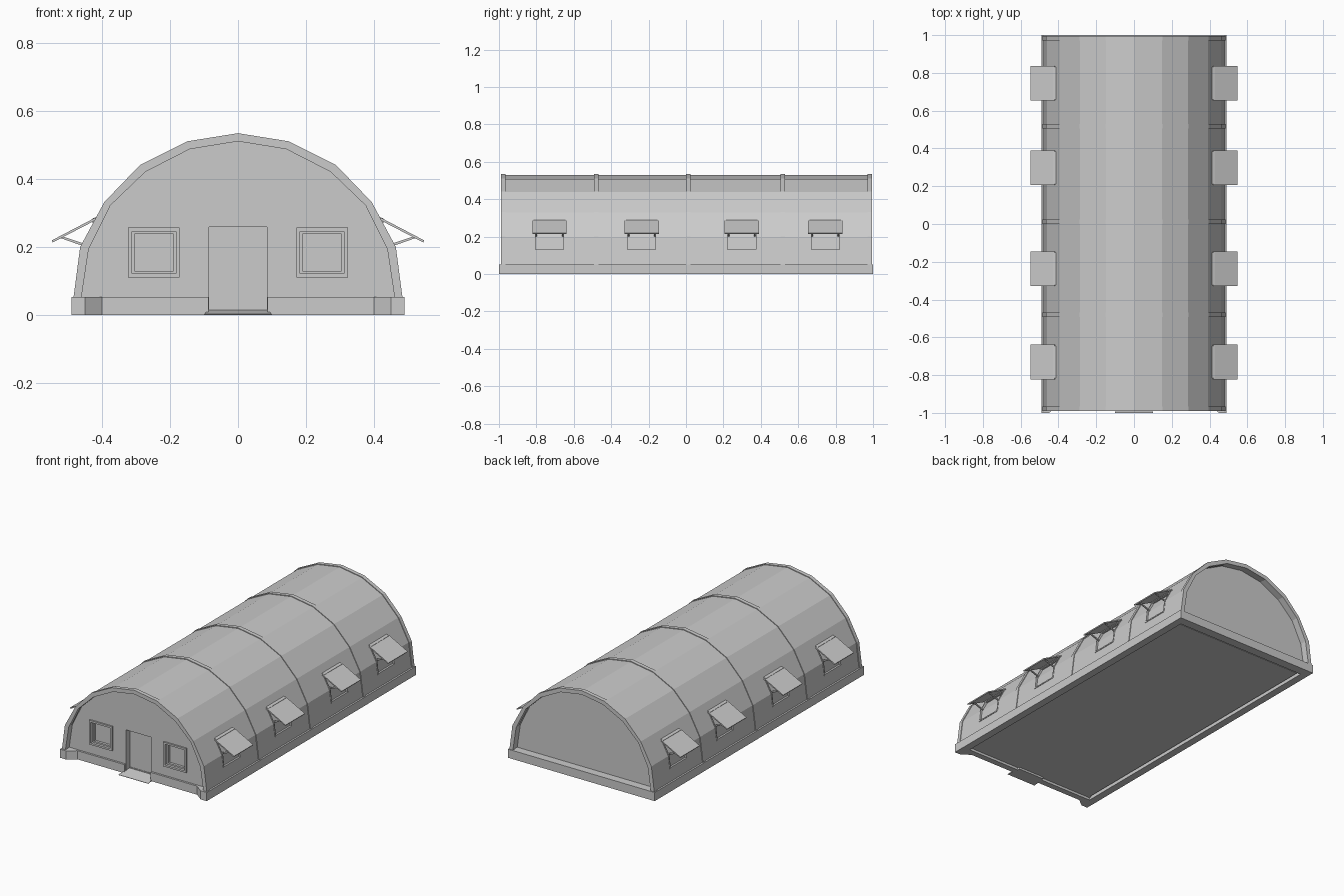
import bpy, bmesh
from mathutils import Vector

if "Cube" in bpy.data.objects:
    bpy.data.objects.remove(bpy.data.objects["Cube"])

# Half arch profiles (x, z), from the foot to the ridge
OUTER = [(0.486, 0.04), (0.465, 0.2), (0.394, 0.332), (0.288, 0.442), (0.15, 0.511), (0, 0.535)]
INNER = [(0.463, 0.04), (0.44, 0.193), (0.376, 0.322), (0.273, 0.421), (0.142, 0.488), (0, 0.511)]


def prism(name, poly, a, b, axis='y'):
    """Extrude a 2D outline from a to b along an axis."""
    def place(p, t):
        return (p[0], t, p[1]) if axis == 'y' else (p[0], p[1], t)
    bm = bmesh.new()
    face = bm.faces.new([bm.verts.new(place(p, a)) for p in poly])
    out = bmesh.ops.extrude_face_region(bm, geom=[face])
    shift = Vector(place((0, 0), b - a))
    bmesh.ops.translate(bm, vec=shift, verts=[g for g in out['geom'] if isinstance(g, bmesh.types.BMVert)])
    bmesh.ops.recalc_face_normals(bm, faces=bm.faces)
    mesh = bpy.data.meshes.new(name)
    bm.to_mesh(mesh)
    bm.free()
    ob = bpy.data.objects.new(name, mesh)
    bpy.context.collection.objects.link(ob)
    return ob


def box(name, x0, x1, y0, y1, z0, z1):
    return prism(name, [(x0, z0), (x1, z0), (x1, z1), (x0, z1)], y0, y1)


def cut(ob, cutters):
    for c in cutters:
        m = ob.modifiers.new("cut", 'BOOLEAN')
        m.operation, m.solver, m.object = 'DIFFERENCE', 'EXACT', c
        bpy.context.view_layer.objects.active = ob
        bpy.ops.object.modifier_apply(modifier=m.name)
        bpy.data.objects.remove(c)


def full(half):
    return half + [(-x, z) for x, z in half[-2::-1]]


def scaled(half, s):
    return [(x * s, z * s if z > 0.05 else z) for x, z in half]


def frame(name, x0, x1, z0, z1, w, y0, y1):
    box(name + "_left", x0, x0 + w, y0, y1, z0, z1)
    box(name + "_right", x1 - w, x1, y0, y1, z0, z1)
    box(name + "_bottom", x0 + w, x1 - w, y0, y1, z0, z0 + w)
    box(name + "_top", x0 + w, x1 - w, y0, y1, z1 - w, z1)


# Vaulted roof skin with side window openings
skin_out, skin_in = full(scaled(OUTER, 0.992)), full(scaled(INNER, 1.006))
skin = prism("roof_skin", skin_out + skin_in[::-1], -0.985, 0.99)
bays = [-0.73, -0.237, 0.298, 0.745]
cut(skin, [box("opening_cutter", -0.6, 0.6, y - 0.075, y + 0.075, 0.13, 0.265) for y in bays])

# Arched ribs
for y in (-0.978, -0.48, 0.012, 0.517, 0.983):
    prism("arch_rib", full(OUTER) + full(INNER)[::-1], y - 0.012, y + 0.012)

# End walls set back inside the arch
wall = full(scaled(INNER, 1.01))
wall = [(wall[0][0], 0.015)] + wall + [(wall[-1][0], 0.015)]
prism("back_wall", wall, 0.93, 0.95)
front = prism("front_wall", wall, -0.95, -0.91)
holes = [box("door_cutter", -0.085, 0.085, -1, -0.85, -0.05, 0.258)]
for s in (-1, 1):
    c = s * 0.248
    holes.append(box("window_cutter", c - 0.065, c + 0.065, -1, -0.85, 0.118, 0.248))
cut(front, holes)

# Front windows and door
for s in (-1, 1):
    c = s * 0.248
    frame("front_window_frame", c - 0.076, c + 0.076, 0.11, 0.257, 0.011, -0.96, -0.945)
    frame("front_window_sash", c - 0.065, c + 0.065, 0.118, 0.248, 0.009, -0.94, -0.92)
    box("front_window_pane", c - 0.065, c + 0.065, -0.925, -0.915, 0.118, 0.248)
box("door", -0.09, 0.09, -0.912, -0.9, 0.015, 0.262)

# Base curb, open at the door, with thicker front corners
half = [(0.087, -0.962), (0.4, -0.962), (0.45, -1), (0.491, -1), (0.491, 1)]
inside = [(0.445, 0.945), (0.445, -0.925), (0.087, -0.925)]
mirror = lambda pts: [(-x, y) for x, y in reversed(pts)]
prism("base_curb", half + mirror(half) + mirror(inside) + inside, 0, 0.052, 'z')

# Floor and door ramp
box("floor", -0.435, 0.435, -0.915, 0.925, 0.012, 0.02)
ramp = box("door_ramp", -0.087, 0.087, -1, -0.91, 0, 0.015)
for v in ramp.data.vertices:
    if v.co.y < -0.99:
        v.co.z *= 0.15
        v.co.x *= 1.15

# Side windows with propped awnings on both sides
for s in (-1, 1):
    def side(name, pts, y0, y1):
        return prism(name, [(s * x, z) for x, z in pts], y0, y1)
    jamb = [(0.473, 0.122), (0.464, 0.2), (0.424, 0.273), (0.41, 0.268), (0.45, 0.197), (0.46, 0.122)]
    pane = [(0.463, 0.12), (0.453, 0.197), (0.41, 0.275), (0.404, 0.272), (0.446, 0.195), (0.457, 0.12)]
    sill = [(0.46, 0.122), (0.474, 0.122), (0.473, 0.13), (0.46, 0.13)]
    panel = [(0.421, 0.286), (0.549, 0.219), (0.546, 0.213), (0.417, 0.28)]
    hinge = [(0.413, 0.276), (0.428, 0.27), (0.428, 0.284), (0.413, 0.29)]
    strut = [(0.452, 0.209), (0.52, 0.232), (0.523, 0.226), (0.452, 0.201)]
    for y in bays:
        side("side_window_pane", pane, y - 0.078, y + 0.078)
        side("side_window_sill", sill, y - 0.083, y + 0.083)
        side("awning_panel", panel, y - 0.092, y + 0.092)
        side("awning_hinge", hinge, y - 0.085, y + 0.085)
        for e in (-1, 1):
            side("side_window_jamb", jamb, y + e * 0.079 - 0.004, y + e * 0.079 + 0.004)
            side("awning_strut", strut, y + e * 0.07 - 0.004, y + e * 0.07 + 0.004)
